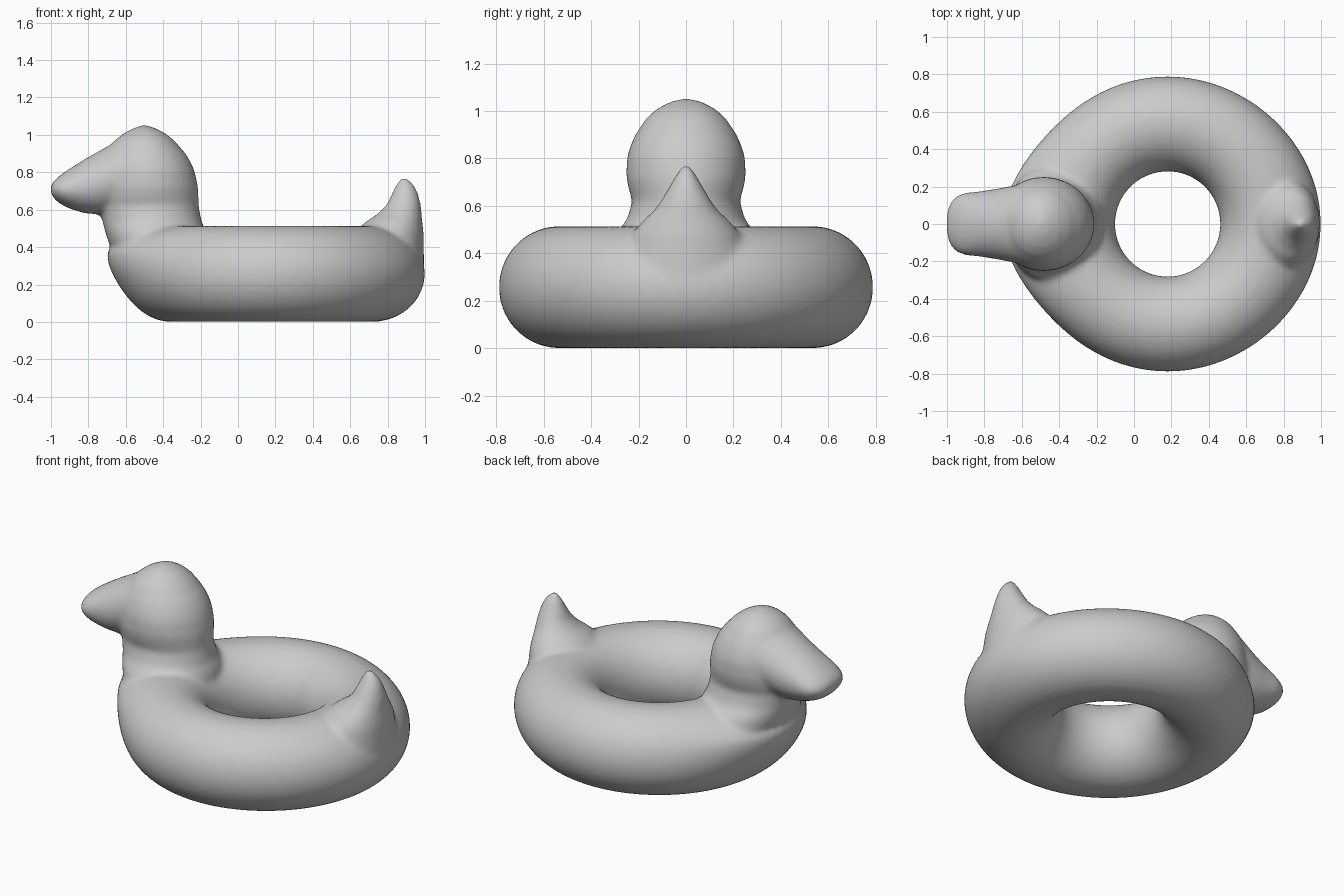
import bpy, bmesh, math

if "Cube" in bpy.data.objects:
    bpy.data.objects.remove(bpy.data.objects["Cube"])

vinyl = bpy.data.materials.new("grey vinyl")
vinyl.use_nodes = True
grey = (0.6, 0.6, 0.6, 1)
vinyl.diffuse_color = grey
vinyl.node_tree.nodes["Principled BSDF"].inputs["Base Color"].default_value = grey

bm = bmesh.new()


def skin(rings, wrap=False):
    """Bridge rings of vertices; close the ends or wrap round."""
    n = len(rings[0])
    pairs = list(zip(rings, rings[1:]))
    if wrap:
        pairs.append((rings[-1], rings[0]))
    else:
        bm.faces.new(rings[0][::-1])
        bm.faces.new(rings[-1])
    for a, b in pairs:
        for i in range(n):
            j = (i + 1) % n
            bm.faces.new((a[i], a[j], b[j], b[i]))


def loft(sections, along_x=False, n=40):
    """Elliptical sections: (position, low, high, half width in y)."""
    rings = []
    for pos, low, high, ry in sections:
        ring = []
        for i in range(n):
            t = math.tau * i / n
            u = (low + high) / 2 + (high - low) / 2 * math.cos(t)
            y = ry * math.sin(t)
            ring.append(bm.verts.new((pos, y, u) if along_x else (u, y, pos)))
        rings.append(ring)
    skin(rings)


# Swim ring, with the chest swelling forward and the rump slightly back
CENTRE, MAJOR, TUBE = 0.18, 0.535, 0.257
rings = []
for i in range(96):
    a = math.tau * i / 96
    c = math.cos(a)
    ring = []
    for k in range(40):
        t = math.tau * k / 40
        z = TUBE + TUBE * math.sin(t)
        swell = 0.14 * min(1, z / 0.385) ** 2 * max(0, -c) ** 7
        swell += 0.03 * max(0, c) ** 4
        out = math.cos(t)
        r = MAJOR + out * (TUBE - 0.003 + (swell if out > 0 else 0))
        ring.append(bm.verts.new((CENTRE + r * c, r * math.sin(a), z)))
    rings.append(ring)
skin(rings, wrap=True)

# Neck and head
loft([(0.30, -0.60, -0.20, 0.28), (0.42, -0.69, -0.16, 0.33),
      (0.48, -0.71, -0.17, 0.30), (0.54, -0.725, -0.195, 0.25),
      (0.62, -0.74, -0.21, 0.226), (0.67, -0.75, -0.211, 0.242),
      (0.72, -0.75, -0.213, 0.252), (0.80, -0.74, -0.23, 0.25),
      (0.85, -0.73, -0.25, 0.236), (0.90, -0.71, -0.28, 0.214),
      (0.97, -0.66, -0.34, 0.168), (1.01, -0.61, -0.39, 0.122),
      (1.04, -0.55, -0.45, 0.065), (1.051, -0.51, -0.49, 0.02)])

# Bill
loft([(-0.50, 0.62, 0.98, 0.21), (-0.62, 0.60, 0.985, 0.21),
      (-0.74, 0.575, 0.915, 0.188), (-0.82, 0.58, 0.87, 0.175),
      (-0.90, 0.605, 0.82, 0.168), (-0.95, 0.63, 0.785, 0.15),
      (-0.985, 0.66, 0.755, 0.11), (-1.003, 0.695, 0.725, 0.05)], along_x=True)

# Tail
loft([(0.30, 0.62, 0.995, 0.28), (0.48, 0.62, 0.992, 0.23),
      (0.54, 0.69, 0.985, 0.18), (0.58, 0.75, 0.982, 0.135),
      (0.625, 0.795, 0.978, 0.103), (0.69, 0.825, 0.962, 0.066),
      (0.735, 0.845, 0.94, 0.04), (0.77, 0.87, 0.905, 0.016)])

bmesh.ops.recalc_face_normals(bm, faces=bm.faces)
mesh = bpy.data.meshes.new("duck_swim_ring")
bm.to_mesh(mesh)
bm.free()
mesh.materials.append(vinyl)
duck = bpy.data.objects.new("duck_swim_ring", mesh)
bpy.context.collection.objects.link(duck)

# Fuse the parts into one soft inflated skin
fuse = duck.modifiers.new("fuse", "REMESH")
fuse.mode = "VOXEL"
fuse.voxel_size = 0.015
fuse.use_smooth_shade = True
soften = duck.modifiers.new("soften", "SMOOTH")
soften.factor = 0.5
soften.iterations = 10
mesh.polygons.foreach_set("use_smooth", [True] * len(mesh.polygons))
